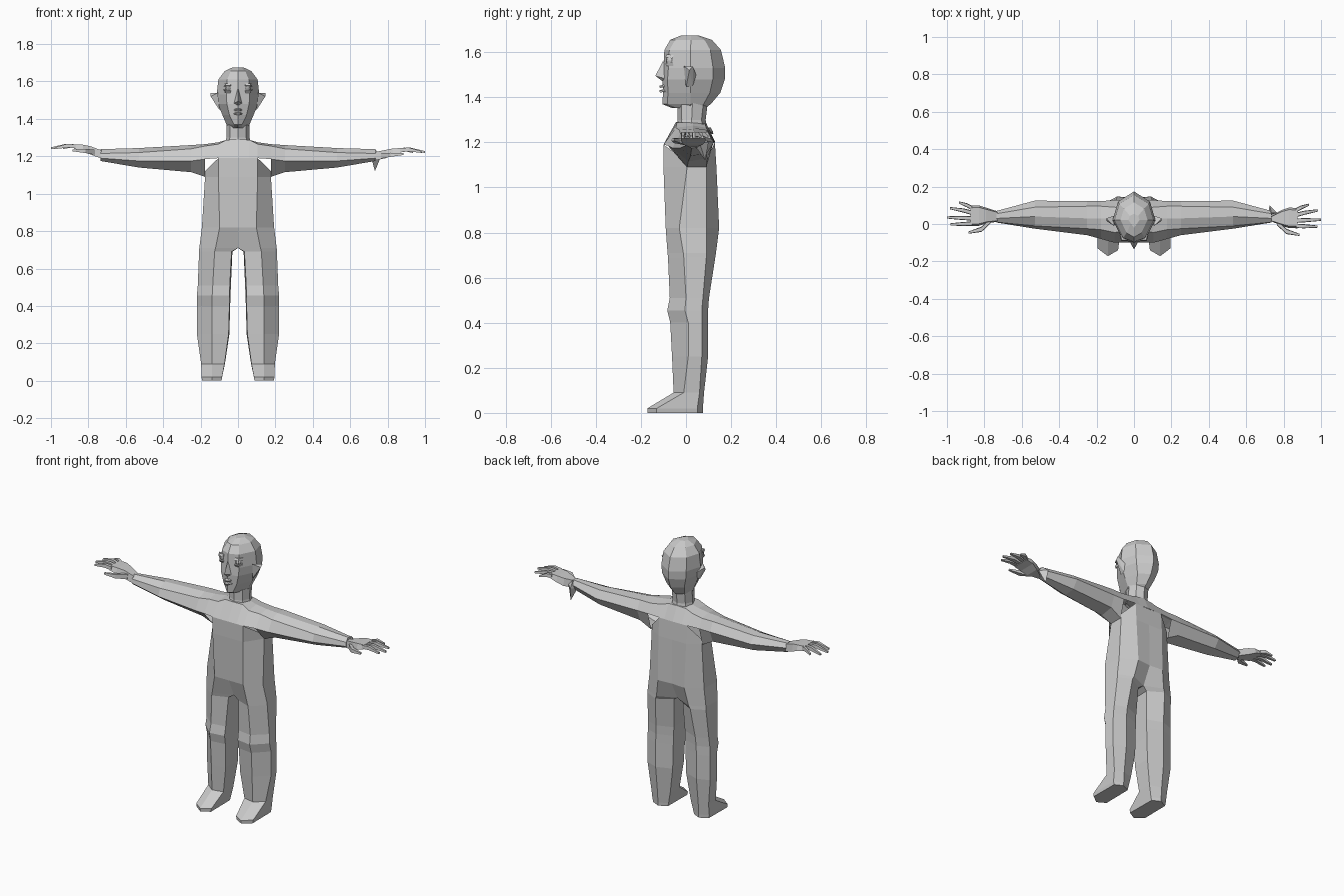
import bpy, bmesh, math
from mathutils import Vector

grey = bpy.data.materials.new("plain grey")
grey.diffuse_color = (0.6, 0.6, 0.6, 1)


def finish(name, bm, mirror=False):
    """Turn a bmesh into a flat-shaded object, mirrored in x if asked."""
    bmesh.ops.recalc_face_normals(bm, faces=bm.faces)
    if mirror:  # drop faces lying on the mirror plane
        seam = [f for f in bm.faces if all(abs(v.co.x) < 1e-4 for v in f.verts)]
        bmesh.ops.delete(bm, geom=seam, context='FACES')
    me = bpy.data.meshes.new(name)
    bm.to_mesh(me)
    bm.free()
    me.materials.append(grey)
    ob = bpy.data.objects.new(name, me)
    bpy.context.collection.objects.link(ob)
    if mirror:
        ob.modifiers.new("mirror", 'MIRROR').use_clip = True
    return ob


def loft(rings, start=True, end=True):
    """Skin a list of equal-length closed rings."""
    bm = bmesh.new()
    vs = [[bm.verts.new(p) for p in r] for r in rings]
    n = len(rings[0])
    for a, b in zip(vs, vs[1:]):
        for i in range(n):
            j = (i + 1) % n
            bm.faces.new((a[i], a[j], b[j], b[i]))
    if start:
        bm.faces.new(vs[0])
    if end:
        bm.faces.new(vs[-1])
    return bm


def hull(name, pts, mirror=False):
    bm = bmesh.new()
    for p in pts:
        bm.verts.new(p)
    bmesh.ops.convex_hull(bm, input=bm.verts)
    return finish(name, bm, mirror)


# Leg and torso half: height, then inner front, front, outer, outer back, back, inner back
body = [
    (0.00, (.088, -.14), (.14, -.17), (.192, -.13), (.19, .05), (.14, .075), (.09, .05)),
    (0.02, (.085, -.14), (.14, -.172), (.195, -.13), (.195, .05), (.14, .075), (.085, .05)),
    (0.09, (.072, -.04), (.14, -.055), (.197, -.01), (.197, .06), (.14, .08), (.07, .055)),
    (0.25, (.05, -.05), (.14, -.062), (.22, .01), (.215, .07), (.14, .098), (.046, .065)),
    (0.40, (.046, -.058), (.14, -.07), (.22, .01), (.215, .07), (.14, .098), (.042, .065)),
    (0.455, (.045, -.068), (.138, -.083), (.22, -.005), (.213, .07), (.138, .098), (.04, .065)),
    (0.51, (.044, -.058), (.135, -.072), (.215, 0), (.21, .075), (.135, .102), (.038, .065)),
    (0.69, (.034, -.045), (.125, -.08), (.208, -.01), (.2, .09), (.12, .13), (.03, .075)),
    (0.71, (0, -.04), (.12, -.082), (.207, -.012), (.2, .09), (.11, .133), (0, .085)),
    (0.82, (0, -.09), (.098, -.09), (.193, -.03), (.187, .09), (.09, .147), (0, .14)),
    (1.09, (0, -.1), (.105, -.1), (.176, .005), (.172, .09), (.095, .135), (0, .135)),
]
rings = [[(x, y, r[0]) for x, y in r[1:]] for r in body]
rings.append([(0, -.1, 1.19), (.105, -.1, 1.19), (.176, 0, 1.12),
              (.172, .09, 1.12), (.095, .128, 1.2), (0, .128, 1.2)])
finish("torso_and_legs", loft(rings, end=False), True)

# Shoulder and arm half: x, then bottom front, front, top front, top, top back, back, bottom back
arm = [
    (0.00, (0, 1.12), (-.1, 1.19), (-.045, 1.29), (.03, 1.29), (.09, 1.285), (.13, 1.2), (.09, 1.12)),
    (0.06, (0, 1.12), (-.1, 1.19), (-.04, 1.288), (.03, 1.288), (.085, 1.28), (.128, 1.2), (.09, 1.12)),
    (0.105, (0, 1.11), (-.1, 1.19), (-.045, 1.265), (.03, 1.275), (.09, 1.265), (.128, 1.2), (.09, 1.11)),
    (0.176, (.005, 1.09), (-.08, 1.185), (-.03, 1.255), (.03, 1.265), (.095, 1.255), (.122, 1.2), (.09, 1.09)),
    (0.25, (.01, 1.115), (-.06, 1.175), (-.025, 1.24), (.03, 1.26), (.095, 1.255), (.122, 1.2), (.095, 1.13)),
    (0.53, (.02, 1.14), (-.025, 1.175), (-.01, 1.22), (.04, 1.244), (.09, 1.24), (.125, 1.2), (.09, 1.15)),
    (0.735, (.025, 1.175), (.008, 1.19), (.01, 1.215), (.03, 1.238), (.055, 1.235), (.07, 1.21), (.055, 1.18)),
]
bm = loft([[(r[0], y, z) for y, z in r[1:]] for r in arm])
inside = [f for f in bm.faces if f.calc_center_median().x < .17
          and f.calc_center_median().z < 1.165]
bmesh.ops.delete(bm, geom=inside, context='FACES')
finish("shoulders_and_arms", bm, True)

# Neck
finish("neck", loft([[(w * math.sin(math.tau * i / 8), c - d * math.cos(math.tau * i / 8), z)
                      for i in range(8)]
                     for z, w, c, d in ((1.27, .068, .025, .068), (1.3, .062, .025, .062),
                                        (1.40, .062, .03, .07))], False, False))

# Head half: height, face y, half width, back y, chin taper
head = [(1.352, -.06, .055, .085), (1.37, -.105, .062, .11), (1.42, -.102, .083, .152),
        (1.48, -.104, .108, .172), (1.53, -.1, .114, .174), (1.61, -.096, .105, .155),
        (1.655, -.07, .072, .115), (1.675, -.02, .03, .055)]
rings = []
for z, f, w, b in head:
    k = .35 if z < 1.4 else .55
    mid = .02 if z < 1.64 else .022
    rings.append([(0, f, z), (k * w, f + .022, z), (w, mid, z), (.75 * w, mid + .65 * (b - mid), z),
                  (0, b, z), (0, mid, z)])
finish("head", loft(rings), True)

# Facial features
hull("nose", [(0, -.1, 1.565), (0, -.136, 1.495), (.024, -.09, 1.482), (-.024, -.09, 1.482),
              (0, -.1, 1.468)])
for name, z in (("upper_lip", 1.447), ("lower_lip", 1.427)):
    hull(name, [(s * x, y, z + h) for s in (-1, 1) for x, y, h in
                ((.028, -.085, 0), (.01, -.119, .004), (.01, -.115, -.006), (.01, -.09, .012))])
hull("ear", [(.098, .0, 1.445), (.1, .03, 1.45), (.108, -.01, 1.54), (.105, .045, 1.5),
             (.148, .03, 1.537), (.146, .015, 1.52)], True)

# Eyes with lids above and below
bm = bmesh.new()
bmesh.ops.create_uvsphere(bm, u_segments=10, v_segments=6, radius=1)
for v in bm.verts:
    v.co = Vector((.053 + .017 * v.co.x, -.07 + .02 * v.co.y, 1.563 + .02 * v.co.z))
finish("eye", bm, True)
for name, z, s in (("upper_eyelid", 1.578, 1), ("lower_eyelid", 1.55, -1)):
    hull(name, [(.053 + a * w, y, z + s * h) for a in (-1, 1) for w, y, h in
                ((.024, -.06, -.006), (.014, -.092, 0), (.012, -.085, .012), (.02, -.055, .01))], True)


def box_ring(x, y, z, w, h):
    return [(x, y - w, z - h), (x, y + w, z - h), (x, y + w * .8, z + h), (x, y - w * .8, z + h)]


# Hands: palm, four fingers and thumb on each side
fingers = [(.085, .115, .935), (.06, .085, .985), (.03, .035, 1.0), (.002, -.002, .98)]
for side, s, dy, dz in (("left", -1, 0, 0), ("right", 1, -.012, -.02)):
    def place(rings):
        return [[(s * x, y + dy, z + dz) for x, y, z in r] for r in rings]
    wrist = .028 if s < 0 else .012
    palm = [box_ring(.73, .04, 1.21 - dz * .5, wrist, .022), box_ring(.79, .045, 1.232, .042, .022),
            box_ring(.83, .045, 1.245, .055, .017), box_ring(.875, .043, 1.252, .054, .012)]
    finish(side + "_palm", loft(place(palm)))
    for i, (y0, y1, tip) in enumerate(fingers):
        f = [box_ring(.865, y0, 1.252, .012, .01),
             box_ring(.865 + (tip - .865) * .4, y0 + (y1 - y0) * .5, 1.257, .011, .01),
             box_ring(tip, y1, 1.243, .006, .005)]
        finish(f"{side}_finger_{i + 1}", loft(place(f)))
    thumb = [box_ring(.765, .02, 1.222, .015, .014), box_ring(.815, -.028, 1.228, .014, .011),
             box_ring(.885, -.046, 1.232, .006, .005)]
    finish(side + "_thumb", loft(place(thumb)))

# Torn cuff spike hanging from one wrist
hull("wrist_spike", [(.715, .04, 1.185), (.765, .06, 1.2), (.725, .1, 1.2), (.732, .085, 1.12),
                     (.735, .06, 1.235)])
